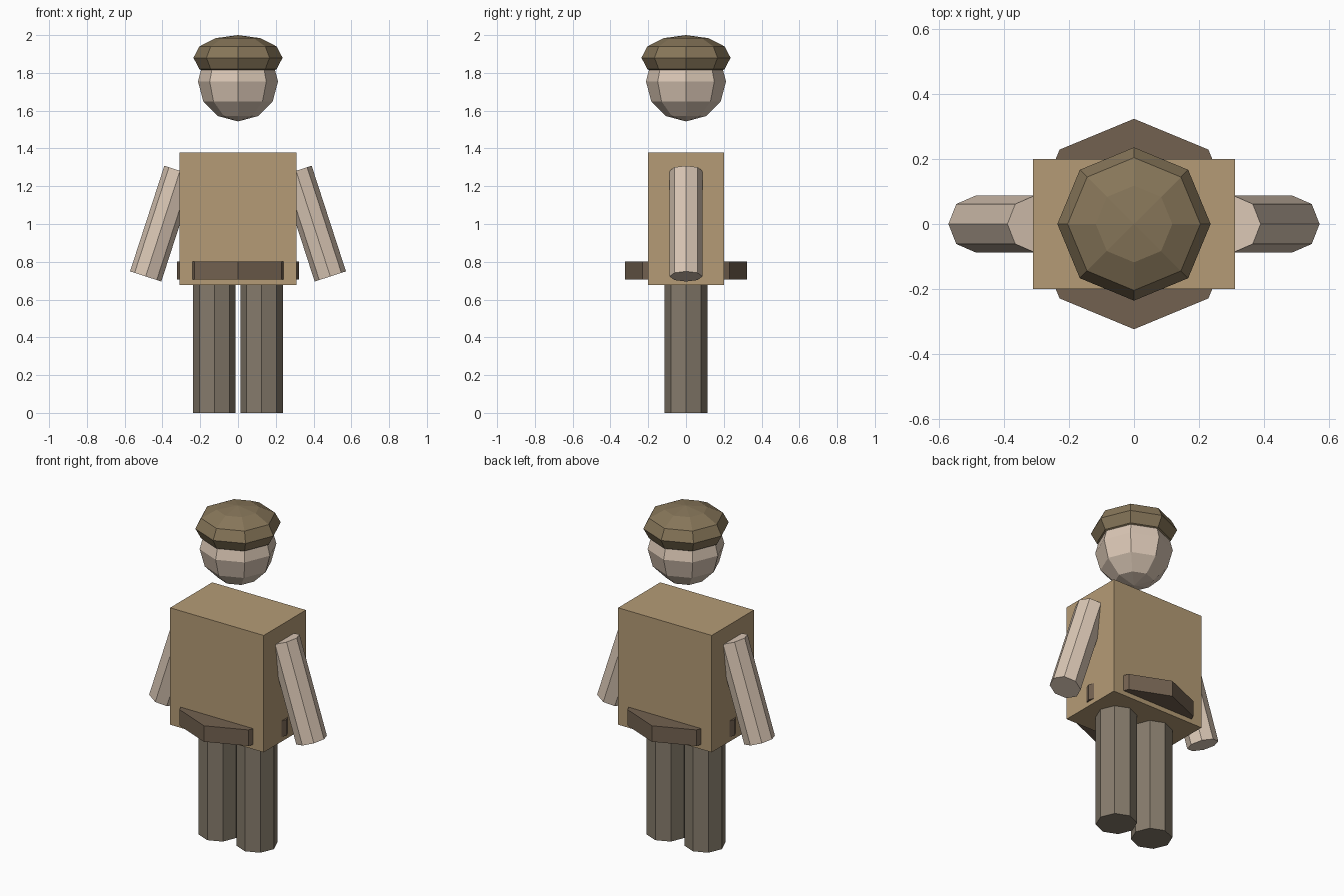
import bpy
import math

if "Cube" in bpy.data.objects:
    bpy.data.objects.remove(bpy.data.objects["Cube"])


def material(name, rgb):
    m = bpy.data.materials.new(name)
    m.diffuse_color = (*rgb, 1)
    m.use_nodes = True
    m.node_tree.nodes["Principled BSDF"].inputs["Base Color"].default_value = m.diffuse_color
    return m


TAN = material("tan_cloth", (0.46, 0.33, 0.18))
SKIN = material("skin", (0.70, 0.57, 0.46))
GREY = material("trouser_cloth", (0.24, 0.20, 0.15))
BROWN = material("hat_cloth", (0.24, 0.18, 0.10))
LEATHER = material("leather", (0.17, 0.12, 0.08))


def finish(name, mat):
    ob = bpy.context.object
    ob.name = name
    ob.data.materials.append(mat)
    return ob


def cylinder(name, mat, radius, depth, loc, tilt=0):
    bpy.ops.mesh.primitive_cylinder_add(vertices=8, radius=radius, depth=depth,
                                        location=loc, rotation=(0, tilt, 0))
    return finish(name, mat)


def ball(name, mat, radius, z, squash=1):
    bpy.ops.mesh.primitive_uv_sphere_add(segments=8, ring_count=6, radius=radius,
                                         location=(0, 0, z))
    ob = finish(name, mat)
    ob.scale.z = squash
    return ob


# Torso block
bpy.ops.mesh.primitive_cube_add(size=1, location=(0, 0, 1.028))
finish("torso", TAN).scale = (0.622, 0.4, 0.702)

# Belt: wide octagonal disc poking out of the torso
cylinder("belt", LEATHER, 0.324, 0.096, (0, 0, 0.753))

# Legs and splayed arms, mirrored left and right
for side, label in ((-1, "left"), (1, "right")):
    cylinder(label + "_leg", GREY, 0.113, 0.68, (side * 0.125, 0, 0.34))
    cylinder(label + "_arm", SKIN, 0.087, 0.588, (side * 0.398, 0, 1.002),
             -side * math.radians(18))

# Head and flattened cap
ball("head", SKIN, 0.212, 1.755)
ball("cap", BROWN, 0.236, 1.88, 0.12 / 0.236)
